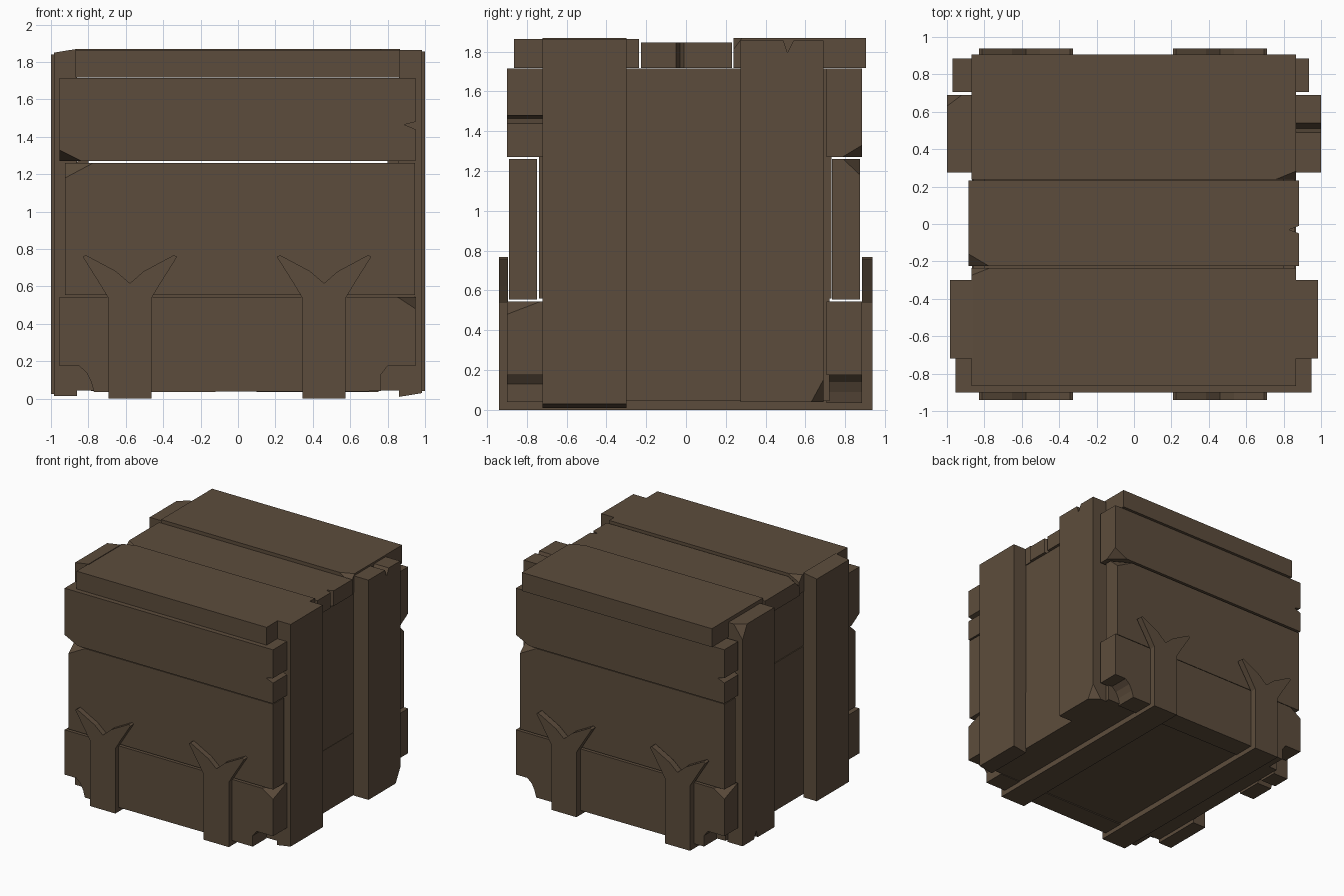
import bpy, bmesh, math
from mathutils import Matrix, Vector

if "Cube" in bpy.data.objects:
    bpy.data.objects.remove(bpy.data.objects["Cube"])

wood = bpy.data.materials.new("dark_brown_wood")
wood.diffuse_color = (0.108, 0.073, 0.045, 1)
wood.use_nodes = True
wood.node_tree.nodes["Principled BSDF"].inputs["Base Color"].default_value = wood.diffuse_color


def turn(center, axis):
    """Half turn about an axis through a point."""
    c = Vector(center)
    return Matrix.Translation(c) @ Matrix.Rotation(math.pi, 4, axis) @ Matrix.Translation(-c)


def prism(name, pts, axis, a, b, chips=(), matrix=None):
    """Extrude a 2D profile along an axis from a to b, then cut off chipped corners."""
    place = {"x": lambda p, t: (t, p[0], p[1]),
             "y": lambda p, t: (p[0], t, p[1]),
             "z": lambda p, t: (p[0], p[1], t)}[axis]
    bm = bmesh.new()
    lo = [bm.verts.new(place(p, a)) for p in pts]
    hi = [bm.verts.new(place(p, b)) for p in pts]
    bm.faces.new(lo)
    bm.faces.new(hi)
    n = len(pts)
    for i in range(n):
        j = (i + 1) % n
        bm.faces.new((lo[i], lo[j], hi[j], hi[i]))
    for corner, legs in chips:
        c = Vector(corner)
        bmesh.ops.bisect_plane(
            bm, geom=bm.verts[:] + bm.edges[:] + bm.faces[:],
            plane_co=c + Vector((legs[0], 0, 0)),
            plane_no=Vector([1 / d for d in legs]).normalized(), clear_inner=True)
        bmesh.ops.holes_fill(bm, edges=[e for e in bm.edges if e.is_boundary])
    if matrix:
        bm.transform(matrix)
    bmesh.ops.recalc_face_normals(bm, faces=bm.faces[:])
    me = bpy.data.meshes.new(name)
    bm.to_mesh(me)
    bm.free()
    me.materials.append(wood)
    ob = bpy.data.objects.new(name, me)
    bpy.context.collection.objects.link(ob)
    return ob


def rect(x0, x1, y0, y1):
    return [(x0, y0), (x1, y0), (x1, y1), (x0, y1)]


def box(name, x0, x1, y0, y1, z0, z1, chips=(), matrix=None):
    return prism(name, rect(x0, x1, y0, y1), "z", z0, z1, chips, matrix)


# Inner box: solid lower part, thin side walls above
box("inner_base", -0.865, 0.865, -0.72, 0.72, 0.045, 0.56)
box("inner_wall_right", 0.80, 0.862, -0.74, 0.73, 0.56, 1.715)
box("inner_wall_left_lower", -0.865, -0.80, -0.74, 0.73, 0.56, 1.265)
box("inner_wall_left_upper", -0.858, -0.80, -0.74, 0.73, 1.265, 1.715)

# Front planks, repeated on the back by a half turn about z
for side, m in (("front", None), ("back", turn((-0.01, -0.0075, 0), "Z"))):
    prism(side + "_plank_top",
          [(-0.955, 1.27), (0.95, 1.27), (0.95, 1.44), (0.89, 1.465),
           (0.95, 1.48), (0.95, 1.715), (-0.955, 1.715)],
          "y", -0.90, -0.72, [((-0.955, -0.90, 1.27), (0.12, 0.10, 0.06))], m)
    box(side + "_plank_middle", -0.925, 0.945, -0.89, -0.75, 0.555, 1.26,
        [((-0.925, -0.89, 1.26), (0.15, 0.085, -0.08))], m)
    prism(side + "_plank_bottom",
          [(-0.77, 0.035), (0.765, 0.04), (0.765, 0.13), (0.80, 0.175), (0.95, 0.175),
           (0.95, 0.545), (-0.955, 0.545), (-0.955, 0.175), (-0.85, 0.175),
           (-0.81, 0.14), (-0.785, 0.09)],
          "y", -0.90, -0.72, [((0.95, -0.90, 0.545), (-0.10, 0.17, -0.065))], m)

# Upright side planks, repeated on the left by a half turn about y
for side, m in (("right", None), ("left", turn((0, 0, 0.94), "Y"))):
    prism(side + "_upright_front",
          [(0.862, 0.01), (0.985, 0.03), (0.985, 1.865), (0.862, 1.865)],
          "y", -0.72, -0.30, (), m)
    prism(side + "_upright_back",
          [(0.275, 0.04), (0.69, 0.04), (0.69, 1.855), (0.54, 1.855),
           (0.51, 1.795), (0.49, 1.855), (0.275, 1.855)],
          "x", 0.862, 1.0, [((1.0, 0.69, 0.04), (-0.08, -0.06, 0.11))], m)

# Lid planks
box("lid_plank_front", -0.87, 0.867, -0.865, -0.235, 1.718, 1.865,
    [((-0.87, -0.235, 1.865), (0.10, -0.04, -0.05))])
prism("lid_plank_middle",
      [(-0.885, -0.225), (0.882, -0.225), (0.882, -0.05), (0.83, -0.03),
       (0.882, -0.01), (0.882, 0.232), (-0.885, 0.232)],
      "z", 1.718, 1.845, [((-0.885, -0.225, 1.845), (0.11, 0.065, -0.06))])
box("lid_plank_back", -0.87, 0.867, 0.238, 0.905, 1.718, 1.87,
    [((0.867, 0.238, 1.87), (-0.11, 0.045, -0.06))])

# Metal-style straps with forked ends, running under the crate
half = [(0.115, 0.0), (0.115, 0.537), (0.165, 0.62), (0.252, 0.758),
        (0.236, 0.768), (0.075, 0.682)]
fork = half + [(0, 0.617)] + [(-x, z) for x, z in reversed(half)]
for name, cx in (("left", -0.578), ("right", 0.46)):
    pts = [(cx + x, z) for x, z in fork]
    prism("strap_front_" + name, pts, "y", -0.94, -0.895)
    prism("strap_back_" + name, pts, "y", 0.885, 0.937)
    box("strap_under_" + name, cx - 0.115, cx + 0.115, -0.90, 0.89, 0.0, 0.045)
